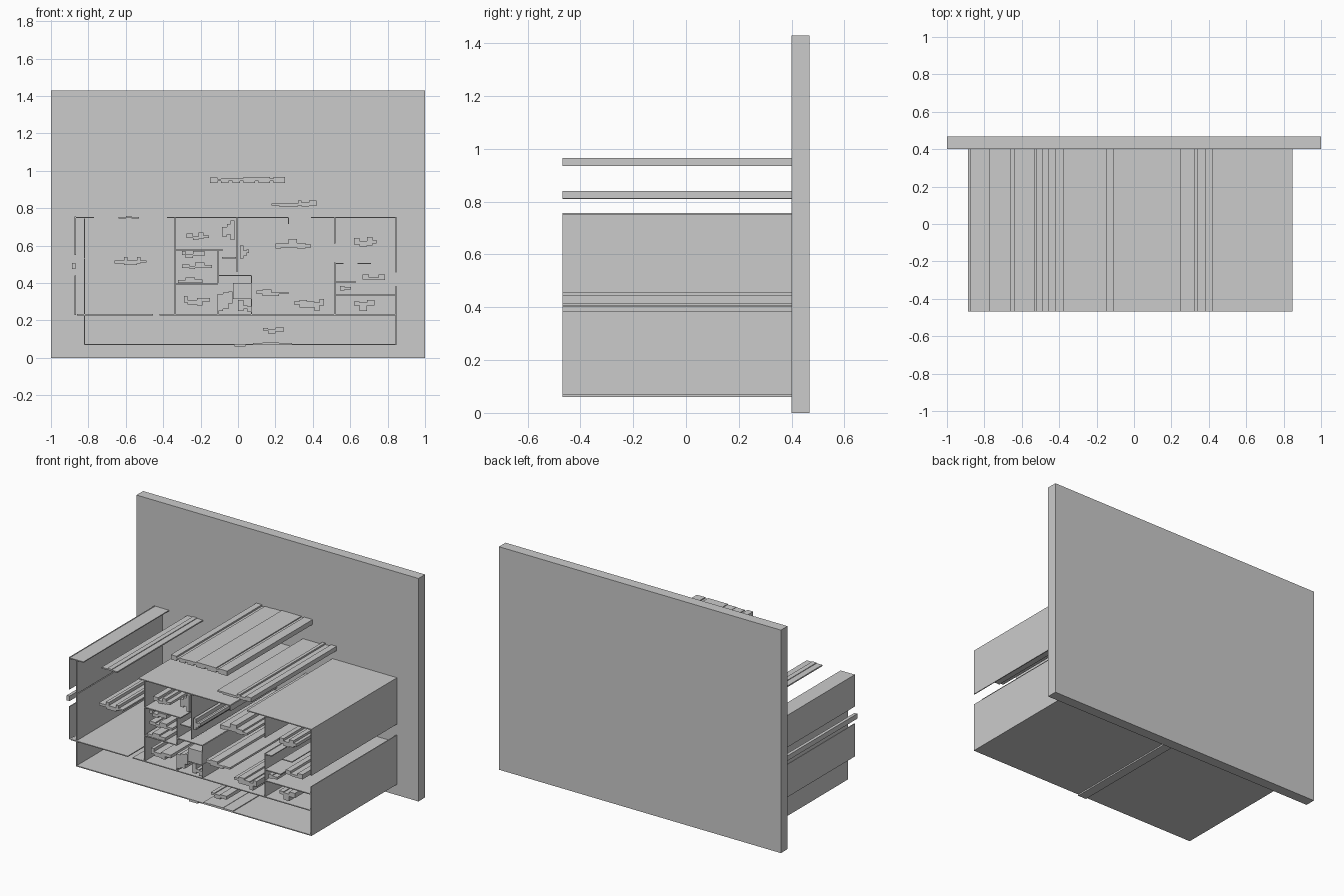
import bpy, bmesh

FRONT, FACE, BACK = -0.467, 0.4, 0.467
T = 0.006  # wall thickness


def prism(name, pts, y0=FRONT, y1=FACE):
    """Extrude an x-z outline along y."""
    bm = bmesh.new()
    f = bm.faces.new([bm.verts.new((x, y0, z)) for x, z in pts])
    ext = bmesh.ops.extrude_face_region(bm, geom=[f])
    for v in ext["geom"]:
        if isinstance(v, bmesh.types.BMVert):
            v.co.y = y1
    bmesh.ops.recalc_face_normals(bm, faces=bm.faces)
    me = bpy.data.meshes.new(name)
    bm.to_mesh(me)
    bm.free()
    ob = bpy.data.objects.new(name, me)
    bpy.context.collection.objects.link(ob)
    return ob


def box(name, x0, x1, z0, z1, y0=FRONT, y1=FACE):
    return prism(name, [(x0, z0), (x1, z0), (x1, z1), (x0, z1)], y0, y1)


def hwall(name, z, *spans):
    for a, b in spans:
        box(name, a, b, z - T / 2, z + T / 2)


def vwall(name, x, *spans):
    for a, b in spans:
        box(name, x - T / 2, x + T / 2, a, b)


def stepped(name, x, *steps):
    """Stepped profile: steps of (right edge, bottom, top), in hundredths."""
    low, high = [], []
    for xe, b, t in steps:
        low += [(x / 100, b / 100), (xe / 100, b / 100)]
        high += [(x / 100, t / 100), (xe / 100, t / 100)]
        x = xe
    pts = []
    for p in low + high[::-1]:
        if not pts or p != pts[-1]:
            pts.append(p)
    prism(name, pts)


# back plate
box("back_plate", -1, 1, 0, 1.43, FACE, BACK)

# outer walls
vwall("left_outer_wall", -0.87, (0.55, 0.755), (0.23, 0.44))
box("left_wall_block", -0.888, -0.868, 0.475, 0.507)
vwall("left_inner_wall", -0.82, (0.535, 0.745), (0.235, 0.53), (0.07, 0.225))
vwall("right_wall", 0.845, (0.07, 0.385), (0.455, 0.75))
hwall("roof", 0.75, (-0.87, -0.77), (-0.38, 0.27), (0.39, 0.848))
vwall("roof_drop", 0.27, (0.715, 0.75))
hwall("main_floor", 0.23, (-0.86, -0.455), (-0.42, 0.848))
hwall("lower_floor", 0.072, (-0.823, 0.848))

# inner walls
vwall("room_wall", -0.337, (0.23, 0.75))
vwall("room_wall", -0.005, (0.46, 0.75))
vwall("room_wall", -0.107, (0.23, 0.30), (0.40, 0.575))
vwall("room_wall", 0.073, (0.23, 0.32), (0.39, 0.44))
vwall("room_wall", 0.517, (0.61, 0.75), (0.23, 0.51))
hwall("room_floor", 0.577, (-0.337, -0.08))
hwall("room_floor", 0.395, (-0.337, -0.107))
hwall("room_floor", 0.44, (-0.107, 0.073))
hwall("room_floor", 0.335, (0.517, 0.845))
hwall("room_floor", 0.405, (0.517, 0.63))
hwall("room_floor", 0.505, (0.517, 0.565), (0.64, 0.71))
hwall("room_floor", 0.535, (-0.085, -0.01))

# stepped bars above the roof
stepped("upper_bar", -15, (-11, 93.5, 96.5), (-9, 94.5, 95.5), (-5, 93.5, 96),
        (-3, 94.5, 96), (1, 93.5, 96.2), (3, 94.5, 96.2), (9, 93.5, 96.6),
        (11, 94.5, 96.6), (17, 93.5, 96.6), (19, 94.5, 96), (25, 93.5, 96.6))
stepped("upper_bar", 18, (22, 81.5, 82.5), (32, 81, 82.5), (34, 81.5, 84),
        (38, 81, 83), (42, 81.2, 84))

# stepped bars in the left wing and along the bottom
stepped("left_bar", -66, (-61, 50.5, 52), (-59, 49.5, 54), (-54, 49.5, 52),
        (-52, 50.5, 53.8), (-49, 51, 52))
stepped("roof_bar", -64, (-60, 74.6, 75.4), (-57, 74.8, 75.8), (-53, 74.6, 75.4))
box("bottom_bar", -0.02, 0.04, 0.06, 0.07)
stepped("bottom_bar", 8, (13, 7, 8), (22, 7, 8.2), (29, 7, 8))
stepped("bottom_bar", 13.5, (16, 14.5, 16), (20, 13, 15.5), (24.5, 14, 16.2))

# stepped bars in the left rooms
stepped("left_room_bar", -27.5, (-24, 64, 66.5), (-21, 63, 65), (-18.5, 63.5, 67),
        (-15.5, 64, 65.5))
stepped("left_room_bar", -8.5, (-6, 65, 70), (-4, 66, 71.5), (-2, 63, 73.5))
stepped("left_room_bar", -30, (-28, 55, 57), (-24, 53.5, 55.5), (-18, 54.5, 57))
stepped("left_room_bar", -30, (-26, 48, 50), (-23, 47.5, 49.2), (-18, 48, 51),
        (-14, 48, 49.5))
stepped("left_room_bar", -32, (-28, 40, 41.5), (-23, 40, 43), (-19, 40, 42))
stepped("left_room_bar", -29, (-27, 29.5, 33), (-22, 28.5, 31), (-19, 28, 32),
        (-15, 30, 32))

# stepped bars in the middle rooms
stepped("middle_bar", 1, (3, 53, 60), (4.5, 54.5, 57.5), (6, 56, 58))
stepped("middle_bar", -11, (-8, 25, 34), (-5, 26, 35), (-3, 29, 35.5))
box("middle_block", -0.028, 0.073, 0.315, 0.40)
stepped("middle_bar", 0, (3, 25, 31), (5, 26, 28), (7.5, 24.5, 27.5))
stepped("middle_bar", 20, (23, 58.5, 61), (27, 59, 61), (31.5, 59, 63.5),
        (36, 58.5, 61.5), (39, 59, 60.5))
stepped("middle_bar", 10, (13, 34, 36), (18, 33, 36.5), (22, 33, 35), (27, 34, 35.2))
stepped("middle_bar", 30, (33, 28.5, 30), (37, 27, 31), (41, 27, 30), (43.5, 25, 29.5),
        (46, 28, 31.5))

# stepped bars in the right rooms
stepped("right_bar", 62, (65, 60.5, 64), (69, 59.5, 62.5), (72, 60, 64.5), (74, 61, 63))
stepped("right_bar", 66.5, (70, 42, 44.5), (75, 41.5, 43), (78.5, 41.5, 44.5))
stepped("right_bar", 54.5, (57, 36, 38.5), (60.5, 36.5, 38))
stepped("right_bar", 62, (65, 28, 30), (69, 25, 29.5), (73, 28, 31))
